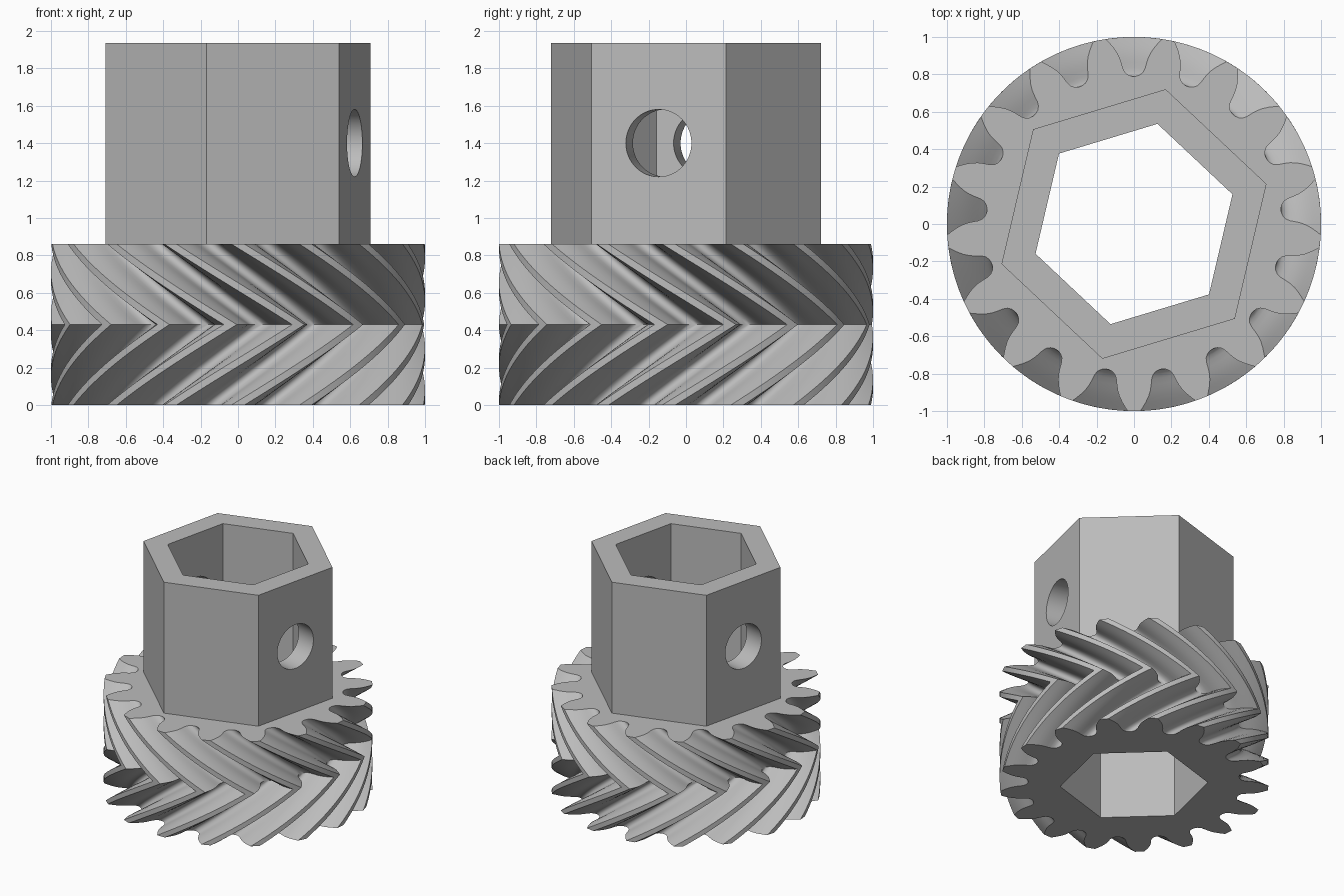
import bpy, bmesh, math
from mathutils import Matrix

cube = bpy.data.objects.get("Cube")
if cube:
    bpy.data.objects.remove(cube, do_unlink=True)

TEETH = 17
PITCH = math.tau / TEETH
GEAR_H, TOP = 0.86, 1.935
TWIST = math.radians(40)
STEPS = 28                      # layers over the full gear height
HEX_TURN = math.radians(16.8)   # direction of one hexagon corner
HOLE_TURN = HEX_TURN - math.radians(30)

grey = bpy.data.materials.new("plain grey")
grey.use_nodes = True
colour = (0.5, 0.5, 0.5, 1)
grey.diffuse_color = colour
grey.node_tree.nodes["Principled BSDF"].inputs["Base Color"].default_value = colour


def finish(bm, name):
    bmesh.ops.recalc_face_normals(bm, faces=bm.faces[:])
    mesh = bpy.data.meshes.new(name)
    bm.to_mesh(mesh)
    bm.free()
    mesh.materials.append(grey)
    obj = bpy.data.objects.new(name, mesh)
    bpy.context.collection.objects.link(obj)
    return obj


def loft(name, layers):
    """Closed solid through matching rings of points."""
    bm = bmesh.new()
    rings = [[bm.verts.new(p) for p in layer] for layer in layers]
    n = len(rings[0])
    for low, high in zip(rings, rings[1:]):
        for i in range(n):
            j = (i + 1) % n
            bm.faces.new((low[i], low[j], high[j], high[i]))
    bm.faces.new(rings[0][::-1])
    bm.faces.new(rings[-1])
    return finish(bm, name)


def hexagon(name, radius, bottom, top):
    angles = [HEX_TURN + i * math.pi / 3 for i in range(6)]
    return loft(name, [[(radius * math.cos(a), radius * math.sin(a), z) for a in angles]
                       for z in (bottom, top)])


def cut(obj, cutter):
    cutter.hide_render = True
    mod = obj.modifiers.new("cut", "BOOLEAN")
    mod.operation, mod.solver, mod.object = "DIFFERENCE", "EXACT", cutter
    bpy.ops.object.select_all(action="DESELECT")
    bpy.context.view_layer.objects.active = obj
    obj.select_set(True)
    bpy.ops.object.modifier_apply(modifier=mod.name)


# Gear outline: one side of a gap as (radius, half-angle in degrees), mirrored
side = [(0.79, 0.8), (0.797, 2.2), (0.812, 3.4), (0.835, 4.1), (0.865, 4.5),
        (0.895, 5.0), (0.925, 5.75), (0.955, 6.8), (0.98, 7.8), (1.0, 8.6)]
gap = [(r, -math.radians(a)) for r, a in reversed(side)]
gap += [(r, math.radians(a)) for r, a in side]
gap.append((1.0, PITCH / 2))
outline = [(r, a + math.pi / 2 + k * PITCH) for k in range(TEETH) for r, a in gap]

# Herringbone gear: the twist grows to mid height, then returns
layers = []
for s in range(STEPS + 1):
    t = s / STEPS
    turn = TWIST * (1 - abs(2 * t - 1))
    layers.append([(r * math.cos(a + turn), r * math.sin(a + turn), t * GEAR_H)
                   for r, a in outline])
gear = loft("herringbone_gear", layers)

# Hexagonal hub
hub = hexagon("hex_hub", 0.74, GEAR_H, TOP)

# Hexagonal bore through both parts
bore = hexagon("bore_cutter", 0.55, -0.2, TOP + 0.2)
cut(gear, bore)
cut(hub, bore)

# Round cross hole through two opposite hub walls
bm = bmesh.new()
bmesh.ops.create_cone(bm, cap_ends=True, segments=64, radius1=0.18, radius2=0.18, depth=2,
                      matrix=Matrix.Translation((0, 0, 1.4))
                      @ Matrix.Rotation(HOLE_TURN, 4, "Z")
                      @ Matrix.Rotation(math.pi / 2, 4, "Y"))
hole = finish(bm, "cross_hole_cutter")
cut(hub, hole)

for cutter in (bore, hole):
    bpy.data.objects.remove(cutter, do_unlink=True)

for obj in (gear, hub):
    bpy.ops.object.select_all(action="DESELECT")
    bpy.context.view_layer.objects.active = obj
    obj.select_set(True)
    bpy.ops.object.shade_smooth_by_angle(angle=math.radians(32))
